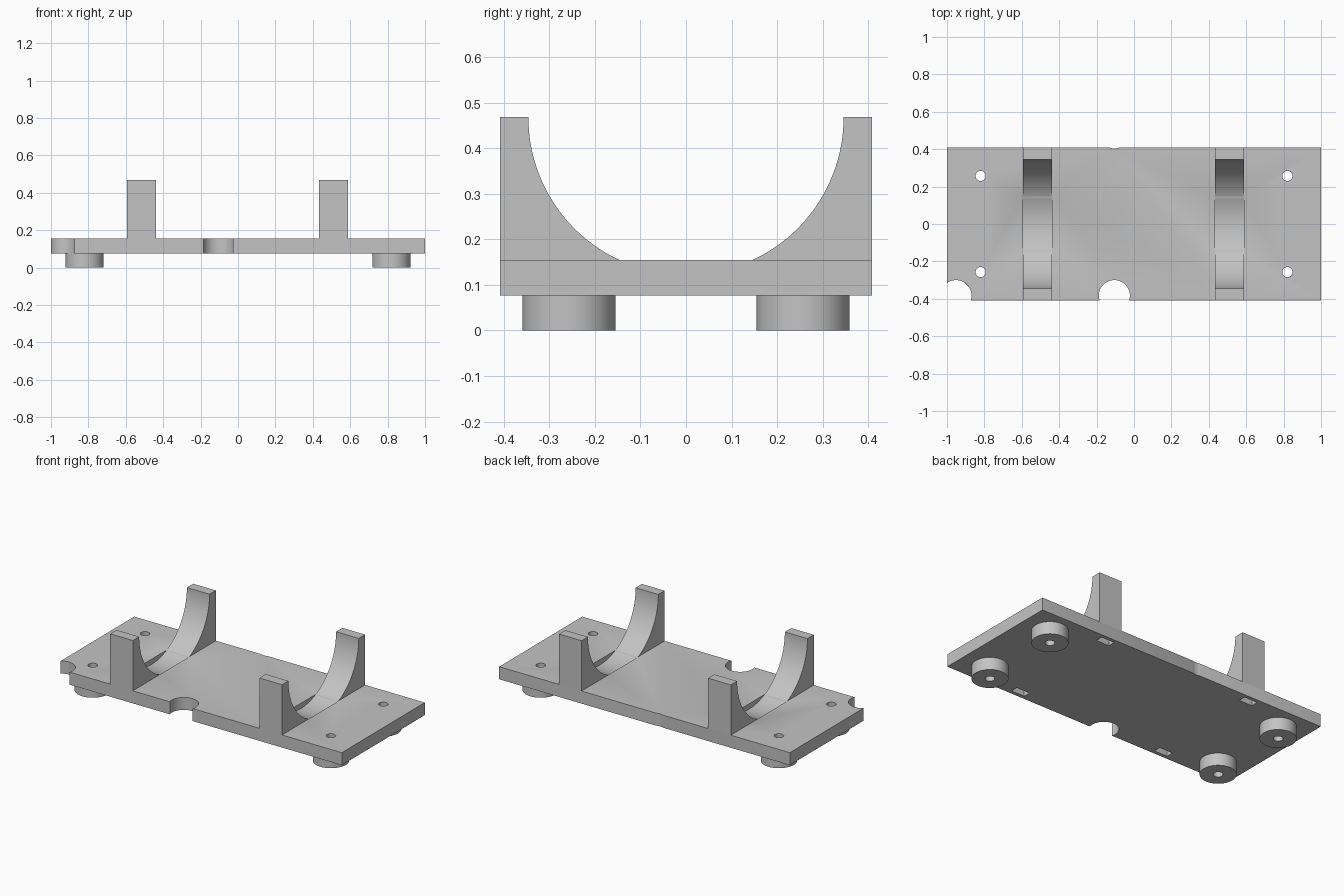
import bpy
import bmesh
from math import radians, sin, cos, acos
from mathutils import Matrix

cube = bpy.data.objects.get("Cube")
if cube:
    bpy.data.objects.remove(cube, do_unlink=True)

gray = bpy.data.materials.new("plain gray")
gray.use_nodes = True
color = (0.55, 0.55, 0.55, 1)
gray.diffuse_color = color
gray.node_tree.nodes["Principled BSDF"].inputs["Base Color"].default_value = color

# Main dimensions
HALF_Y = 0.408
BOTTOM, TOP, POST_TOP = 0.077, 0.155, 0.468
RADIUS = 0.346
CRADLE_WIDTH = 0.156
CRADLES = (-0.516, 0.511)
FOOT_X, FOOT_Y = 0.82, 0.257


def make_object(name, bm):
    bmesh.ops.recalc_face_normals(bm, faces=bm.faces)
    mesh = bpy.data.meshes.new(name)
    bm.to_mesh(mesh)
    bm.free()
    mesh.materials.append(gray)
    obj = bpy.data.objects.new(name, mesh)
    bpy.context.collection.objects.link(obj)
    return obj


def box(name, center, size):
    bm = bmesh.new()
    bmesh.ops.create_cube(bm, size=1, matrix=Matrix.Translation(center) @ Matrix.Diagonal((*size, 1)))
    return make_object(name, bm)


def cylinder(name, center, radius, length, axis="Z", sides=64):
    turn = Matrix.Rotation(radians(90), 4, "Y") if axis == "X" else Matrix()
    bm = bmesh.new()
    bmesh.ops.create_cone(bm, cap_ends=True, segments=sides, radius1=radius, radius2=radius,
                          depth=length, matrix=Matrix.Translation(center) @ turn)
    return make_object(name, bm)


def cut(target, cutter):
    cutter.hide_render = True
    mod = target.modifiers.new("cut", "BOOLEAN")
    mod.operation = "DIFFERENCE"
    mod.solver = "EXACT"
    mod.object = cutter
    bpy.context.view_layer.objects.active = target
    bpy.ops.object.modifier_apply(modifier=mod.name)
    bpy.data.objects.remove(cutter, do_unlink=True)


def post(name, x, side):
    # Upright with a concave arc on its inner side
    end = acos((POST_TOP - TOP) / RADIUS)
    steps = 24
    profile = [(HALF_Y, TOP), (HALF_Y, POST_TOP)]
    for i in range(steps + 1):
        a = radians(90) + (end - radians(90)) * i / steps
        profile.append((RADIUS * sin(a), POST_TOP - RADIUS * cos(a)))
    bm = bmesh.new()
    face = bm.faces.new([bm.verts.new((x - CRADLE_WIDTH / 2, side * y, z)) for y, z in profile])
    grown = bmesh.ops.extrude_face_region(bm, geom=[face])
    verts = [v for v in grown["geom"] if isinstance(v, bmesh.types.BMVert)]
    bmesh.ops.translate(bm, verts=verts, vec=(CRADLE_WIDTH, 0, 0))
    return make_object(name, bm)


# Base plate with edge notches
plate = box("base_plate", (0, 0, (BOTTOM + TOP) / 2), (2, HALF_Y * 2, TOP - BOTTOM))
for x, y in ((-0.105, -0.383), (-0.952, -0.383), (-0.105, 0.487)):
    cut(plate, cylinder("notch_cutter", (x, y, 0.12), 0.083, 0.3))
parts = [plate]

# Cradles: trough in the plate, posts and underside pockets
for label, x in zip(("right", "left"), CRADLES):
    cut(plate, cylinder("trough_cutter", (x, 0, POST_TOP), RADIUS, CRADLE_WIDTH, "X", 128))
    for end, side in (("front", -1), ("back", 1)):
        cut(plate, box("pocket_cutter", (x, side * 0.363, 0.11), (0.09, 0.045, 0.2)))
        parts.append(post(f"{label}_{end}_cradle_post", x, side))

# Round feet with screw holes through foot and plate
for label, sx in (("right", -1), ("left", 1)):
    for end, sy in (("front", -1), ("back", 1)):
        x, y = sx * FOOT_X, sy * FOOT_Y
        foot = cylinder(f"{label}_{end}_foot", (x, y, BOTTOM / 2), 0.102, BOTTOM)
        for target in (plate, foot):
            cut(target, cylinder("screw_cutter", (x, y, 0.1), 0.027, 0.4, sides=32))
        parts.append(foot)

# Smooth the curved walls and keep the edges sharp
bpy.ops.object.select_all(action="DESELECT")
for obj in parts:
    obj.select_set(True)
bpy.context.view_layer.objects.active = plate
bpy.ops.object.shade_smooth_by_angle(angle=radians(30))
